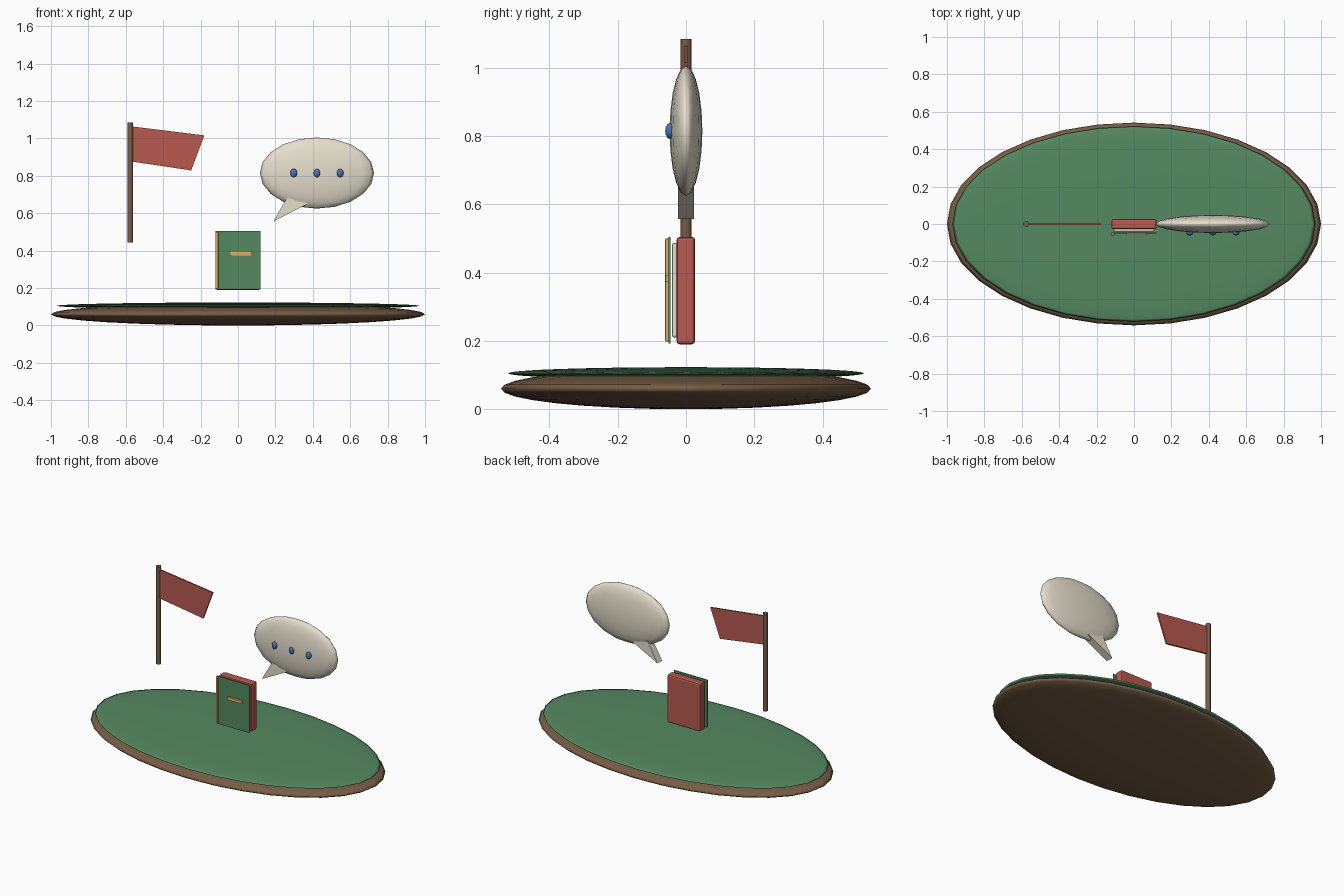
import bpy, bmesh, math

if "Cube" in bpy.data.objects:
    bpy.data.objects.remove(bpy.data.objects["Cube"])


def mat(name, rgb):
    m = bpy.data.materials.new(name)
    m.diffuse_color = (*rgb, 1)
    m.use_nodes = True
    m.node_tree.nodes["Principled BSDF"].inputs["Base Color"].default_value = m.diffuse_color
    return m


GREEN = mat("green", (0.09, 0.25, 0.12))
BROWN = mat("brown", (0.18, 0.11, 0.06))
RED = mat("red", (0.48, 0.10, 0.08))
CREAM = mat("cream", (0.78, 0.73, 0.60))
GOLD = mat("gold", (0.70, 0.42, 0.12))
BLUE = mat("blue", (0.07, 0.17, 0.42))


def finish(name, material, smooth=True):
    o = bpy.context.object
    o.name = name
    o.data.materials.append(material)
    if smooth:
        bpy.ops.object.shade_smooth_by_angle(angle=math.radians(35))
    return o


def ellipsoid(name, loc, radii, material, segs=32, rings=16):
    bpy.ops.mesh.primitive_uv_sphere_add(segments=segs, ring_count=rings, location=loc)
    bpy.context.object.scale = radii
    bpy.ops.object.transform_apply(location=False, rotation=False, scale=True)
    o = finish(name, material, False)
    bpy.ops.object.shade_smooth()
    return o


def box(name, lo, hi, material, bevel=0.0):
    bpy.ops.mesh.primitive_cube_add(size=1, location=[(a + b) / 2 for a, b in zip(lo, hi)])
    o = bpy.context.object
    o.scale = [b - a for a, b in zip(lo, hi)]
    bpy.ops.object.transform_apply(location=False, rotation=False, scale=True)
    if bevel:
        m = o.modifiers.new("bevel", 'BEVEL')
        m.width, m.segments = bevel, 2
    return finish(name, material, False)


def plate(name, outline, half, material):
    # Outline in the xz plane, extruded evenly along y
    bm = bmesh.new()
    f = bm.faces.new([bm.verts.new((x, -half, z)) for x, z in outline])
    ext = bmesh.ops.extrude_face_region(bm, geom=[f])
    for v in ext["geom"]:
        if isinstance(v, bmesh.types.BMVert):
            v.co.y = half
    bmesh.ops.recalc_face_normals(bm, faces=bm.faces)
    me = bpy.data.meshes.new(name)
    bm.to_mesh(me)
    bm.free()
    o = bpy.data.objects.new(name, me)
    bpy.context.collection.objects.link(o)
    me.materials.append(material)
    return o


# Oval island: soil and grass
ellipsoid("soil_base", (0, 0, 0.06), (1, 0.542, 0.06), BROWN)
ellipsoid("grass_top", (0, 0, 0.105), (0.97, 0.522, 0.018), GREEN)

# Book: back block, pages, front cover, spine strip, clasp
box("book_back", (-0.12, -0.028, 0.19), (0.12, 0.027, 0.505), RED, 0.01)
box("book_pages", (-0.108, -0.041, 0.21), (0.108, -0.02, 0.487), CREAM, 0.006)
box("book_cover", (-0.12, -0.051, 0.193), (0.12, -0.045, 0.505), GREEN)
box("book_spine_strip", (-0.12, -0.061, 0.198), (-0.105, -0.05, 0.5), GOLD, 0.003)
box("book_clasp", (-0.04, -0.06, 0.372), (0.07, -0.05, 0.393), GOLD, 0.002)

# Flag on a pole
bpy.ops.mesh.primitive_cylinder_add(vertices=12, radius=0.0155, depth=0.641,
                                    location=(-0.576, 0, 0.7645))
finish("flag_pole", BROWN)
plate("flag_cloth", [(-0.565, 1.064), (-0.18, 1.016), (-0.25, 0.829), (-0.565, 0.876)],
      0.005, RED)

# Speech bubble with tail and three dots
ellipsoid("bubble", (0.422, 0, 0.815), (0.305, 0.048, 0.19), CREAM, 20, 10)
plate("bubble_tail", [(0.19, 0.557), (0.262, 0.683), (0.375, 0.652)], 0.024, CREAM)
for i, x in enumerate((0.298, 0.422, 0.546)):
    ellipsoid(f"bubble_dot_{i + 1}", (x, -0.047, 0.815), (0.018, 0.014, 0.023), BLUE, 16, 8)
